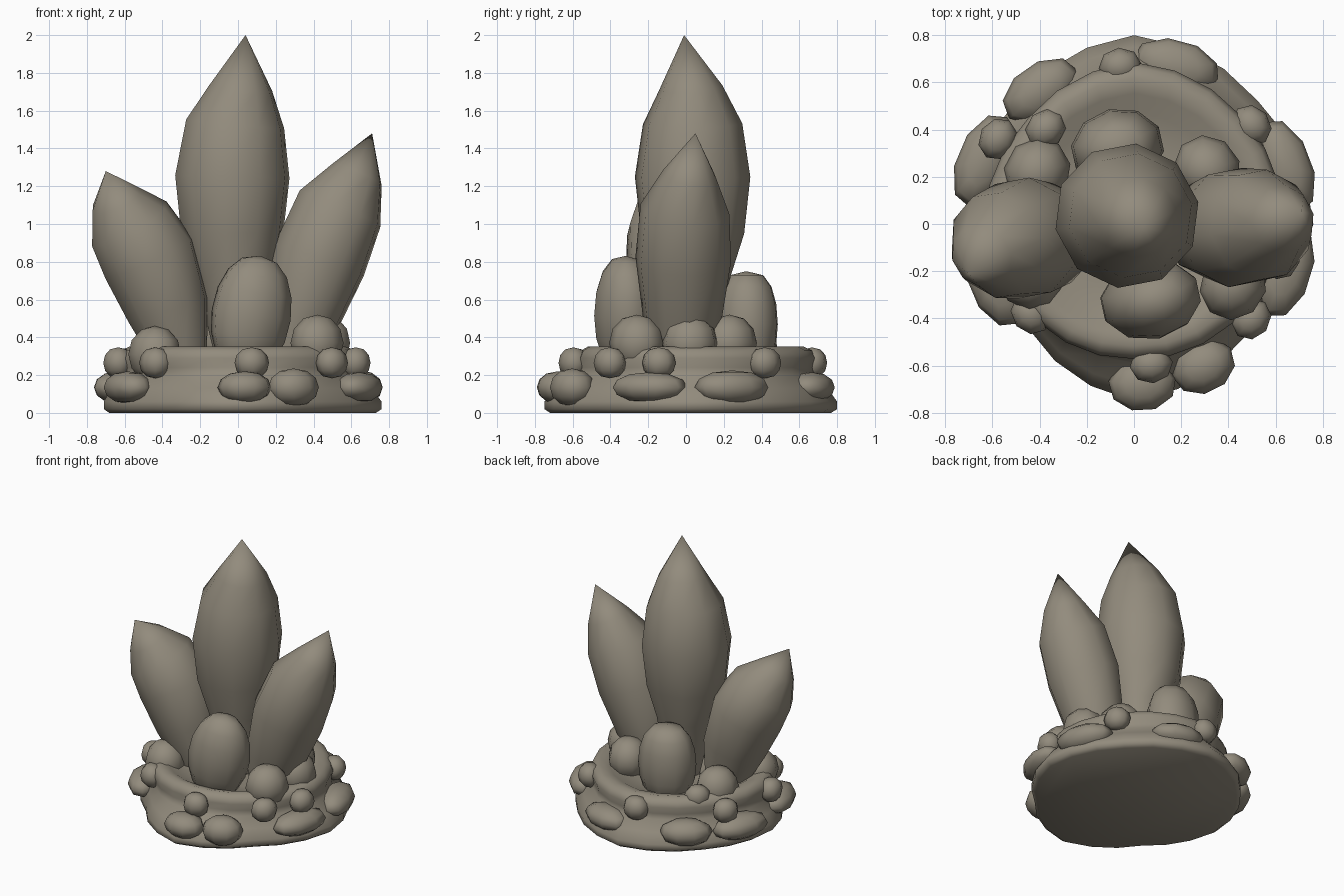
import bpy, bmesh, math
from mathutils import Vector, Matrix

cube = bpy.data.objects.get("Cube")
if cube:
    bpy.data.objects.remove(cube, do_unlink=True)

stone = bpy.data.materials.new("warm grey stone")
stone.use_nodes = True
colour = (0.29, 0.26, 0.205, 1)
stone.diffuse_color = colour
stone.node_tree.nodes["Principled BSDF"].inputs["Base Color"].default_value = colour
stone.node_tree.nodes["Principled BSDF"].inputs["Roughness"].default_value = 0.8


def finish(bm, name, angle=60):
    bmesh.ops.recalc_face_normals(bm, faces=bm.faces[:])
    mesh = bpy.data.meshes.new(name)
    bm.to_mesh(mesh)
    bm.free()
    obj = bpy.data.objects.new(name, mesh)
    bpy.context.collection.objects.link(obj)
    mesh.materials.append(stone)
    bpy.ops.object.select_all(action='DESELECT')
    obj.select_set(True)
    bpy.context.view_layer.objects.active = obj
    bpy.ops.object.shade_smooth_by_angle(angle=math.radians(angle))


def loft(name, rings, tip):
    """Skin a stack of equal rings, capped below and closed by a tip point."""
    bm = bmesh.new()
    loops = [[bm.verts.new(p) for p in ring] for ring in rings]
    n = len(loops[0])
    for a, b in zip(loops, loops[1:]):
        for i in range(n):
            j = (i + 1) % n
            bm.faces.new((a[i], a[j], b[j], b[i]))
    bm.faces.new(loops[0])
    top = bm.verts.new(tip)
    for i in range(n):
        bm.faces.new((loops[-1][i], loops[-1][(i + 1) % n], top))
    finish(bm, name)


def crystal(name, sections, tip, sides=10):
    """Sections are (x, y, z, radius) along a leaning spine."""
    pts = [Vector(s[:3]) for s in sections] + [Vector(tip)]
    rings = []
    for k, s in enumerate(sections):
        axis = pts[k + 1] - pts[max(k - 1, 0)]
        turn = Vector((0, 0, 1)).rotation_difference(axis)
        ring = []
        for i in range(sides):
            a = math.tau * (i + 0.3) / sides
            ring.append(pts[k] + turn @ Vector((math.cos(a), math.sin(a), 0)) * s[3])
        rings.append(ring)
    loft(name, rings, tip)


def pebble(name, pos, size, segs=9, rings=6, blunt=1.0, lean=0.0):
    """Rounded stone; size is (along the rim, outward, up)."""
    bm = bmesh.new()
    bmesh.ops.create_uvsphere(bm, u_segments=segs, v_segments=rings, radius=1)
    for v in bm.verts:
        flat = math.hypot(v.co.x, v.co.y)
        if flat > 0.01:
            v.co.xy *= flat ** (blunt - 1)
    heading = math.atan2(pos[1], pos[0]) + math.pi / 2
    bm.transform(Matrix.Translation(pos) @ Matrix.Rotation(lean, 4, 'Y')
                 @ Matrix.Rotation(heading, 4, 'Z') @ Matrix.Diagonal((*size, 1)))
    finish(bm, name, 70)


# Irregular round base: foot and rim radii at eight compass points
foot = [0.76, 0.74, 0.80, 0.72, 0.71, 0.63, 0.75, 0.67]
rim = [0.61, 0.62, 0.66, 0.61, 0.61, 0.56, 0.55, 0.57]
SIDES = 24


def around(values, a):
    t = a / math.tau * len(values)
    i = int(t)
    f = t - i
    return values[i % 8] * (1 - f) + values[(i + 1) % 8] * f


# Height, blend from foot to rim, scale
profile = [(0.0, 0, 0.96), (0.02, 0, 1.0), (0.06, 0, 1.0), (0.13, 0.25, 0.98),
           (0.2, 0.75, 0.98), (0.24, 1, 1.02), (0.29, 1, 1.04), (0.33, 1, 1.01),
           (0.352, 1, 0.94), (0.338, 1, 0.84), (0.3, 1, 0.72), (0.28, 1, 0.5)]
base_rings = []
for z, mix, scale in profile:
    ring = []
    for i in range(SIDES):
        a = math.tau * i / SIDES
        r = (around(foot, a) * (1 - mix) + around(rim, a) * mix) * scale
        ring.append((r * math.cos(a), r * math.sin(a), z))
    base_rings.append(ring)
loft("rock_base", base_rings, (0, 0, 0.28))

# Three tall crystals
crystal("main_crystal", [(0, 0.03, 0.2, 0.1), (-0.02, 0.03, 0.7, 0.2),
                         (-0.03, 0.035, 0.95, 0.275), (-0.03, 0.035, 1.25, 0.308),
                         (-0.015, 0.035, 1.53, 0.265), (0.015, 0.025, 1.72, 0.17)],
        (0.04, -0.01, 2.0))
crystal("left_crystal", [(0.26, -0.02, 0.2, 0.13), (0.33, -0.02, 0.5, 0.21),
                         (0.43, -0.015, 0.81, 0.255), (0.54, -0.005, 1.08, 0.238),
                         (0.63, 0.02, 1.26, 0.145)],
        (0.71, 0.05, 1.48))
crystal("right_crystal", [(-0.28, -0.03, 0.2, 0.12), (-0.37, -0.05, 0.55, 0.225),
                          (-0.47, -0.06, 0.82, 0.26), (-0.575, -0.09, 1.0, 0.232),
                          (-0.645, -0.14, 1.13, 0.14)],
        (-0.70, -0.21, 1.28))

# Two blunt buds and the stones inside the rim
pebble("front_bud", (0.07, -0.32, 0.52), (0.215, 0.17, 0.315), 10, 8, 0.85, 0.15)
pebble("back_bud", (-0.07, 0.32, 0.47), (0.2, 0.17, 0.28), 10, 8, 0.65)
inner = [(0.42, -0.26, 0.37), (0.46, 0.02, 0.37), (0.31, 0.23, 0.37),
         (-0.41, 0.22, 0.34), (-0.44, -0.22, 0.31)]
for k, pos in enumerate(inner):
    pebble(f"inner_stone_{k + 1}", pos, (0.15, 0.14, 0.15), blunt=0.95)

# Small pebbles just under the rim: compass angle, distance
small = [(-13, 0.64), (-39, 0.64), (-83, 0.60), (-139, 0.58), (-172, 0.64),
         (148, 0.68), (133, 0.55), (95, 0.67), (40, 0.65)]
for k, (deg, dist) in enumerate(small):
    a = math.radians(deg)
    z = 0.33 if dist == 0.55 else 0.265
    pebble(f"small_pebble_{k + 1}", (dist * math.cos(a), dist * math.sin(a), z),
           (0.092, 0.08, 0.082), 8, 6, 0.85)

# Wide stones around the foot: compass angle, distance, half length, half height
wide = [(-17, 0.67, 0.21, 0.08), (21, 0.685, 0.21, 0.09), (75, 0.69, 0.19, 0.08),
        (125, 0.69, 0.18, 0.09), (157, 0.69, 0.21, 0.085), (-157, 0.635, 0.2, 0.085),
        (-87, 0.68, 0.145, 0.085), (-64, 0.67, 0.14, 0.1)]
for k, (deg, dist, length, height) in enumerate(wide):
    a = math.radians(deg)
    pebble(f"foot_stone_{k + 1}", (dist * math.cos(a), dist * math.sin(a), 0.135),
           (length, 0.115, height), blunt=0.9)
